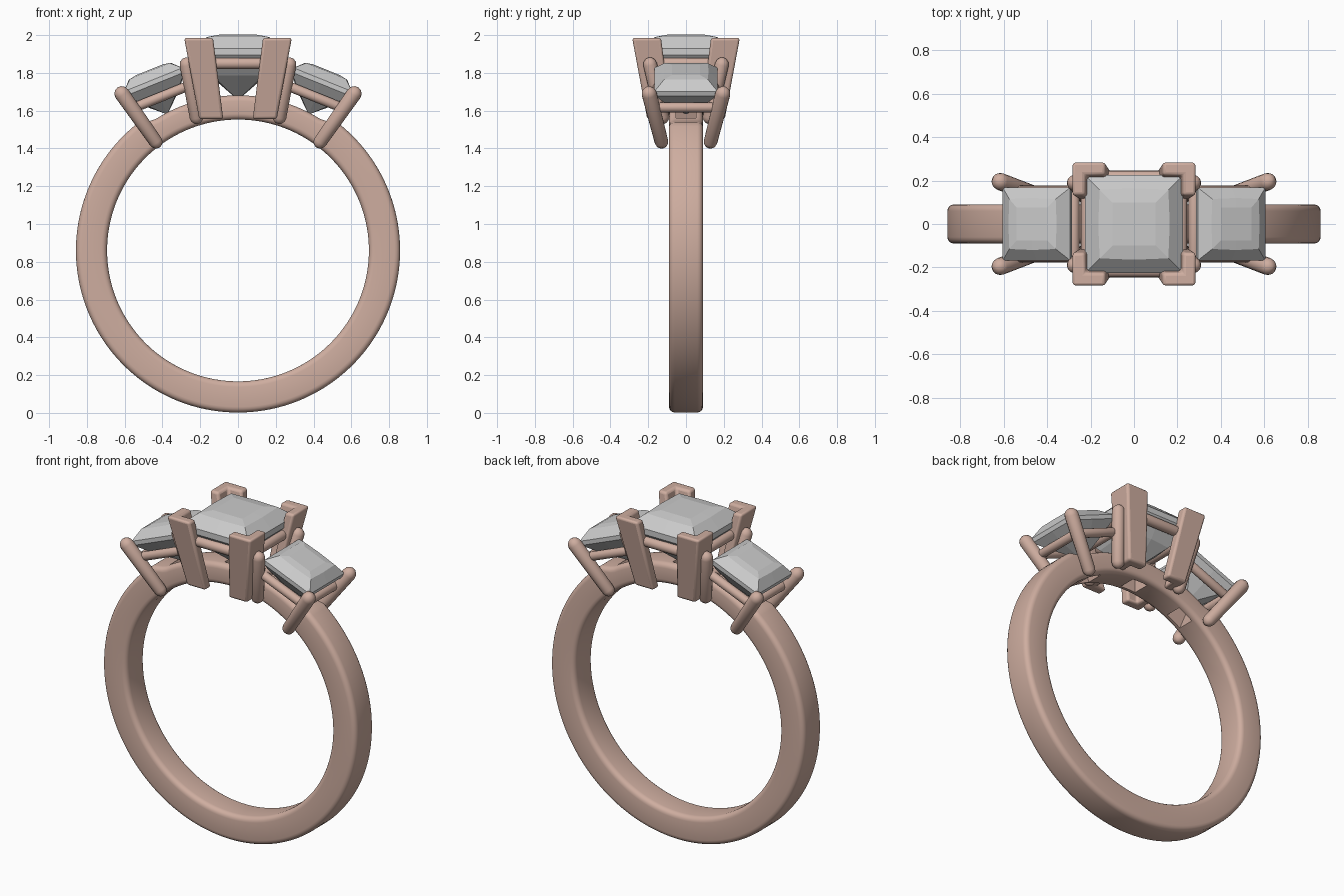
import bpy, bmesh
from math import sin, cos, pi, radians
from mathutils import Vector, Matrix

if "Cube" in bpy.data.objects:
    bpy.data.objects.remove(bpy.data.objects["Cube"])

metal = bpy.data.materials.new("rose_metal")
metal.diffuse_color = (0.62, 0.42, 0.35, 1)
metal.use_nodes = True
metal.node_tree.nodes["Principled BSDF"].inputs["Base Color"].default_value = metal.diffuse_color
CZ = 0.86  # band centre height


def finish(name, bm, mat=None, smooth=True):
    bmesh.ops.recalc_face_normals(bm, faces=bm.faces)
    me = bpy.data.meshes.new(name)
    bm.to_mesh(me)
    bm.free()
    ob = bpy.data.objects.new(name, me)
    bpy.context.collection.objects.link(ob)
    if mat:
        me.materials.append(mat)
    if smooth:
        smooth_object(ob)
    return ob


def smooth_object(ob):
    bpy.ops.object.select_all(action='DESELECT')
    ob.select_set(True)
    bpy.context.view_layer.objects.active = ob
    bpy.ops.object.shade_smooth_by_angle(angle=radians(35))


def loft(bm, rings, closed=False):
    rows = [[bm.verts.new(p) for p in r] for r in rings]
    pairs = list(zip(rows, rows[1:])) + ([(rows[-1], rows[0])] if closed else [])
    for a, b in pairs:
        n = len(a)
        for i in range(n):
            bm.faces.new((a[i], a[(i + 1) % n], b[(i + 1) % n], b[i]))
    if not closed:
        bm.faces.new(rows[0])
        bm.faces.new(rows[-1])


def rod(bm, p0, p1, r0, r1, seg=16):
    """Tapered rod with hemispherical ends."""
    p0, p1 = Vector(p0), Vector(p1)
    d = (p1 - p0).normalized()
    q = d.to_track_quat('Z', 'Y')
    prof = [(p0, r0, -a) for a in (85, 60, 30, 0)] + [(p1, r1, a) for a in (0, 30, 60, 85)]
    loft(bm, [[c + q @ Vector((r * cos(radians(a)) * cos(2 * pi * i / seg),
                               r * cos(radians(a)) * sin(2 * pi * i / seg),
                               r * sin(radians(a)))) for i in range(seg)] for c, r, a in prof])


def square(h, z, mid=1.0):
    """Square ring with corner and mid-edge points."""
    return [Vector((x * h, y * h, z)) for x, y in
            ((1, 1), (0, mid), (-1, 1), (-mid, 0), (-1, -1), (0, -mid), (1, -1), (mid, 0))]


def gem(name, m, levels):
    bm = bmesh.new()
    loft(bm, [[m @ p for p in square(*l)] for l in levels])
    return finish(name, bm, smooth=False)


def rail(name, m, hx, hy, z, r):
    bm = bmesh.new()
    c = [m @ Vector((x * hx, y * hy, z)) for x, y in ((1, 1), (-1, 1), (-1, -1), (1, -1))]
    for i in range(4):
        rod(bm, c[i], c[(i + 1) % 4], r, r)
    return finish(name, bm, metal)


# stone seats: centre upright, sides tilted outwards
centre = Matrix.Translation((0, 0, 1.91))
sides = {n: Matrix.Translation((s * 0.445, 0, 1.755)) @ Matrix.Rotation(s * radians(22), 4, 'Y')
         for n, s in (("right", 1), ("left", -1))}

# band: rounded rectangle section swept round, thinned under the stones
RI, W, B = 0.693, 0.09, 0.03
rings = []
for k in range(180):
    a = 2 * pi * k / 180
    off = abs((k * 2 - 90 + 180) % 360 - 180)
    t = min(1, max(0, (38 - off) / 5))
    ro = 0.858 - 0.037 * t
    sec = []
    for cr, cy, a0 in ((ro - B, W - B, 0), (RI + B, W - B, 90), (RI + B, B - W, 180), (ro - B, B - W, 270)):
        for j in range(5):
            b = radians(a0 + j * 22.5)
            r = cr + B * cos(b)
            sec.append((r * cos(a), cy + B * sin(b), CZ + r * sin(a)))
    rings.append(sec)
bm = bmesh.new()
loft(bm, rings, closed=True)
band = finish("band", bm, metal, smooth=False)

# square openings through the band below each stone
bm = bmesh.new()
for m, z0, z1 in [(centre, -0.5, -0.1)] + [(m, -0.42, -0.08) for m in sides.values()]:
    loft(bm, [[m @ p for p in square(0.05, z0)], [m @ p for p in square(0.055, z1)]])
cutter = finish("seat_cutter", bm, smooth=False)
mod = band.modifiers.new("openings", 'BOOLEAN')
mod.object = cutter
mod.operation = 'DIFFERENCE'
mod.solver = 'EXACT'
bpy.context.view_layer.objects.active = band
bpy.ops.object.modifier_apply(modifier="openings")
bpy.data.objects.remove(cutter)
smooth_object(band)

# stones: table, bevelled crown, girdle, two-step pavilion, culet
gem("centre_stone", centre, [(0.10, 0.092), (0.158, 0.08, 1.04), (0.226, 0.02), (0.226, -0.015),
                             (0.135, -0.125, 1.1), (0.004, -0.25)])
for n, m in sides.items():
    gem(n + "_stone", m, [(0.075, 0.066), (0.115, 0.058, 1.04), (0.167, 0.01), (0.167, -0.015),
                          (0.10, -0.09, 1.1), (0.004, -0.185)])
    rail(n + "_rail", m, 0.145, 0.15, -0.09, 0.026)
rail("centre_rail", centre, 0.215, 0.215, -0.06, 0.03)

# centre L-shaped corner prongs, leaning outwards
bm = bmesh.new()
for sx in (1, -1):
    for sy in (1, -1):
        rows = []
        for z, o, i, t in ((1.555, 0.205, 0.078, 0.06), (1.985, 0.285, 0.132, 0.06)):
            rows.append([(sx * x, sy * y, z) for x, y in
                         ((o, o), (i, o), (i, o - t), (o - t, o - t), (o - t, i), (o, i))])
        loft(bm, rows)
prongs = finish("centre_prongs", bm, metal, smooth=False)
bev = prongs.modifiers.new("soft_edges", 'BEVEL')
bev.width = 0.014
bev.segments = 3
smooth_object(prongs)

# side prongs: outer and inner round pairs
for n, s in (("right", 1), ("left", -1)):
    bm = bmesh.new()
    for sy in (1, -1):
        rod(bm, (s * 0.435, sy * 0.13, 1.435), (s * 0.615, sy * 0.195, 1.69), 0.036, 0.04)
        rod(bm, (s * 0.22, sy * 0.125, 1.565), (s * 0.272, sy * 0.19, 1.845), 0.036, 0.037)
    finish(n + "_prongs", bm, metal)
